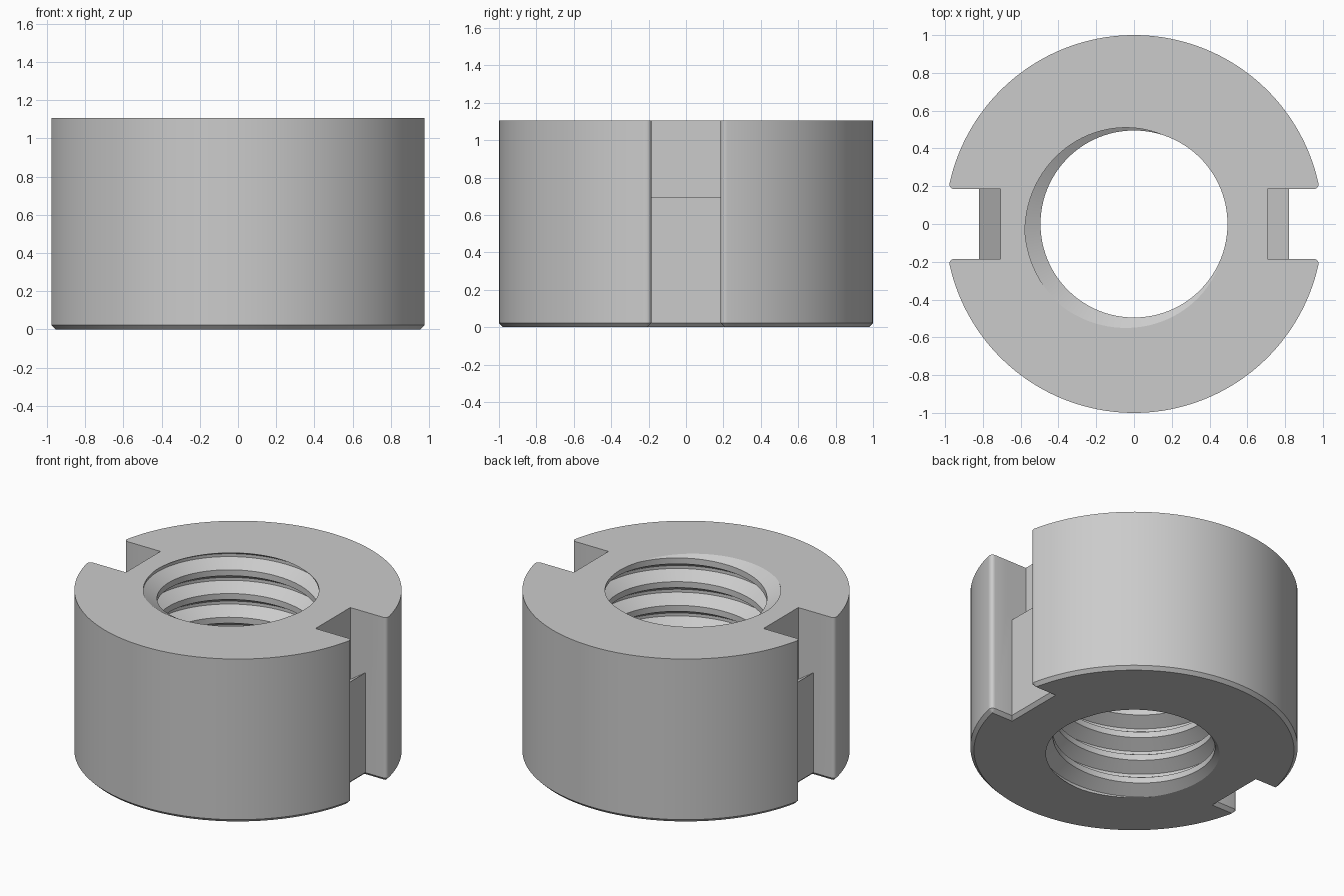
import bpy, bmesh
from math import pi, sin, cos, asin, radians

HEIGHT = 1.105
SLOT_HALF = 0.185      # half width of the side slots
SLOT_X = 0.82          # slot floor distance from the axis
HOOK_X = 0.708         # back wall of the hooked upper notch
CHAMFER = 0.022        # bottom edge chamfer
MINOR, MAJOR, PITCH = 0.495, 0.579, 0.16

if "Cube" in bpy.data.objects:
    bpy.data.objects.remove(bpy.data.objects["Cube"], do_unlink=True)

steel = bpy.data.materials.new("grey_steel")
steel.use_nodes = True
GREY = (0.6, 0.6, 0.6, 1)
steel.diffuse_color = GREY
steel.node_tree.nodes["Principled BSDF"].inputs["Base Color"].default_value = GREY


def to_object(name, bm):
    bmesh.ops.recalc_face_normals(bm, faces=bm.faces)
    mesh = bpy.data.meshes.new(name)
    bm.to_mesh(mesh)
    bm.free()
    mesh.materials.append(steel)
    obj = bpy.data.objects.new(name, mesh)
    bpy.context.collection.objects.link(obj)
    return obj


def prism(bm, points, direction):
    # Closed solid swept from a flat outline
    base = [bm.verts.new(p) for p in points]
    far = [bm.verts.new([a + b for a, b in zip(p, direction)]) for p in points]
    bm.faces.new(base)
    bm.faces.new(far)
    for i in range(len(base)):
        bm.faces.new((base[i - 1], base[i], far[i], far[i - 1]))
    bmesh.ops.recalc_face_normals(bm, faces=bm.faces)


def make_body():
    # Round outline with a slot on each side
    edge = asin(SLOT_HALF)
    steps = 72
    arc = [edge + (pi - 2 * edge) * i / steps for i in range(steps + 1)]
    half = [(SLOT_X, SLOT_HALF)] + [(cos(a), sin(a)) for a in arc] + [(-SLOT_X, SLOT_HALF)]
    outline = half + [(-x, -y) for x, y in half]
    bm = bmesh.new()
    prism(bm, [(x, y, CHAMFER) for x, y in outline], (0, 0, HEIGHT - CHAMFER))
    # Rounded slot mouths
    corners = [e for e in bm.edges
               if abs(e.verts[0].co.z - e.verts[1].co.z) > 0.5
               and abs(abs(e.verts[0].co.y) - SLOT_HALF) < 0.001
               and abs(e.verts[0].co.x) > 0.9]
    bmesh.ops.bevel(bm, geom=corners, offset=0.03, segments=4, profile=0.5, affect="EDGES")
    # Chamfer around the bottom, slots included
    bm.normal_update()
    bottom = [f for f in bm.faces if f.normal.z < -0.9]
    bmesh.ops.inset_region(bm, faces=bottom, thickness=CHAMFER, use_even_offset=True)
    for v in {v for f in bottom for v in f.verts}:
        v.co.z = 0
    return to_object("slotted_round_nut", bm)


def make_notch(side):
    # Hooked notch with a floor that falls towards the axis
    slope = [(HOOK_X, 0.62), (HOOK_X, 1.2), (0.86, 1.2), (0.86, 0.722)]
    bm = bmesh.new()
    prism(bm, [(side * x, -SLOT_HALF, z) for x, z in slope], (0, 2 * SLOT_HALF, 0))
    return to_object("notch_cutter", bm)


def make_thread():
    # Helical thread core: flank, root, flank, land
    segs, turns = 96, 12
    profile = [(MINOR, -6), (MAJOR, -1), (MAJOR, 1), (MINOR, 6)]
    phase = radians(207)
    bm = bmesh.new()
    rows = []
    for i in range(segs * turns + 1):
        turn = i / segs - 3
        a = phase + 2 * pi * turn
        # Root meets the top face at the phase angle
        z = HEIGHT + PITCH * (turn - 7)
        rows.append([bm.verts.new((r * cos(a), r * sin(a), z + k * PITCH / 16))
                     for r, k in profile])
    for i in range(len(rows) - 1):
        a, b = rows[i], rows[i + 1]
        for k in range(3):
            bm.faces.new((a[k], b[k], b[k + 1], a[k + 1]))
        if i + segs + 1 < len(rows):
            c, d = rows[i + segs], rows[i + segs + 1]
            bm.faces.new((a[3], b[3], d[0], c[0]))
    # Trim flat and cap beyond both ends of the nut
    for z, up in ((-0.053, -1), (HEIGHT + 0.053, 1)):
        geom = list(bm.verts) + list(bm.edges) + list(bm.faces)
        bmesh.ops.bisect_plane(bm, geom=geom, plane_co=(0, 0, z),
                               plane_no=(0, 0, up), clear_outer=True)
        loop = [e for e in bm.edges if e.is_boundary
                and all(abs(v.co.z - z) < 0.0001 for v in e.verts)]
        bmesh.ops.edgeloop_fill(bm, edges=loop)
    return to_object("thread_cutter", bm)


body = make_body()
bpy.context.view_layer.objects.active = body
body.select_set(True)
for cutter in (make_notch(1), make_notch(-1), make_thread()):
    cutter.hide_render = True
    mod = body.modifiers.new("cut", "BOOLEAN")
    mod.operation = "DIFFERENCE"
    mod.solver = "EXACT"
    mod.object = cutter
    bpy.ops.object.modifier_apply(modifier=mod.name)
    bpy.data.objects.remove(cutter, do_unlink=True)

bpy.ops.object.shade_smooth_by_angle(angle=radians(28))
